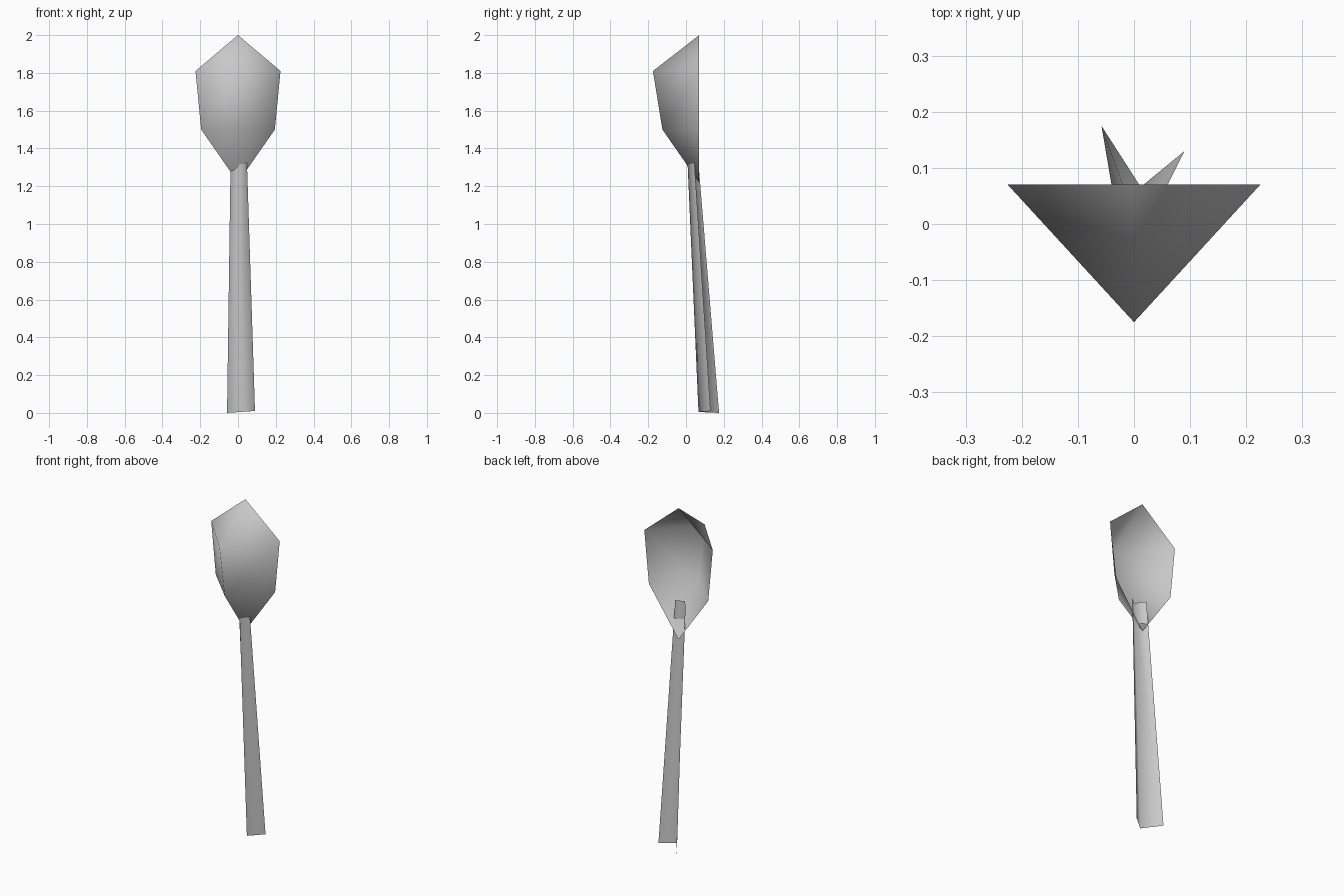
import bpy
import bmesh

old = bpy.data.objects.get("Cube")
if old:
    bpy.data.objects.remove(old, do_unlink=True)

grey = bpy.data.materials.new("plain_grey")
grey.use_nodes = True
colour = (0.58, 0.58, 0.58, 1)
grey.diffuse_color = colour
grey.node_tree.nodes["Principled BSDF"].inputs["Base Color"].default_value = colour


def loft(name, rows):
    """Skin open rows of points into a smooth sheet; one-point rows make a tip."""
    bm = bmesh.new()
    rows = [[bm.verts.new(p) for p in row] for row in rows]
    for low, high in zip(rows, rows[1:]):
        for i in range(max(len(low), len(high)) - 1):
            corners = low[i:i + 2] + high[i:i + 2][::-1]
            if len(low) == 1:
                corners = [low[0]] + high[i:i + 2][::-1]
            elif len(high) == 1:
                corners = low[i:i + 2] + [high[0]]
            bm.faces.new(corners)
    for f in bm.faces:
        f.smooth = True
    mesh = bpy.data.meshes.new(name)
    bm.to_mesh(mesh)
    bm.free()
    mesh.materials.append(grey)
    ob = bpy.data.objects.new(name, mesh)
    bpy.context.collection.objects.link(ob)
    return ob


# Hollow head: half bud with a front ridge, open at the back
BACK = 0.07


def head_row(half_width, ridge_y, z):
    return [(-half_width, BACK, z), (0, ridge_y, z), (half_width, BACK, z)]


loft("head_shell", [
    [(0, BACK, 1.22)],
    head_row(0.195, -0.125, 1.5),
    head_row(0.225, -0.175, 1.81),
    [(0, BACK, 2.0)],
])

# Folded stem: V-shaped sheet leaning back towards the foot
loft("stem", [
    [(-0.058, 0.175, 0.0), (0.012, 0.066, 0.005), (0.09, 0.13, 0.01)],
    [(-0.038, 0.058, 1.42), (0.004, 0.004, 1.42), (0.044, 0.038, 1.43)],
])
